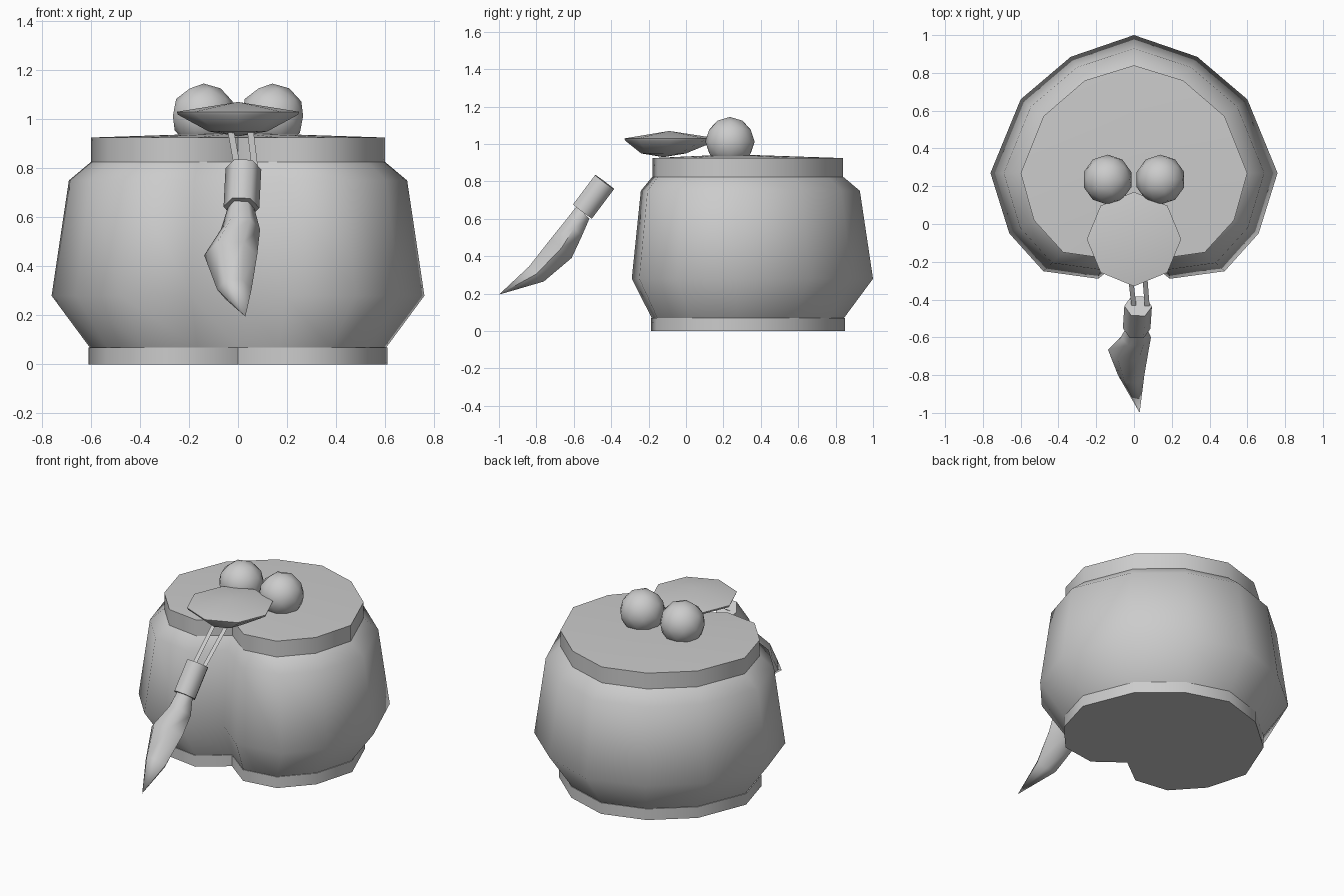
import bpy, bmesh, math
from mathutils import Vector

cube = bpy.data.objects.get("Cube")
if cube:
    bpy.data.objects.remove(cube)

grey = bpy.data.materials.new("plain grey")
grey.use_nodes = True
grey.diffuse_color = (0.6, 0.6, 0.6, 1)
grey.node_tree.nodes["Principled BSDF"].inputs["Base Color"].default_value = (0.6, 0.6, 0.6, 1)


def finish(name, bm, angle):
    bmesh.ops.recalc_face_normals(bm, faces=bm.faces)
    mesh = bpy.data.meshes.new(name)
    bm.to_mesh(mesh)
    bm.free()
    mesh.materials.append(grey)
    obj = bpy.data.objects.new(name, mesh)
    bpy.context.collection.objects.link(obj)
    bpy.ops.object.select_all(action='DESELECT')
    obj.select_set(True)
    bpy.context.view_layer.objects.active = obj
    bpy.ops.object.shade_smooth_by_angle(angle=math.radians(angle))
    return obj


def loft(name, rings, start=None, end=None, caps=(True, True), angle=65):
    """Skin a stack of rings; each end closes to a point, a cap or stays open."""
    bm = bmesh.new()
    loops = [[bm.verts.new(p) for p in ring] for ring in rings]
    n = len(loops[0])
    for a, b in zip(loops, loops[1:]):
        for i in range(n):
            j = (i + 1) % n
            bm.faces.new((a[i], a[j], b[j], b[i]))
    for loop, point, cap in ((loops[0], start, caps[0]), (loops[-1], end, caps[1])):
        if point:
            apex = bm.verts.new(point)
            for i in range(n):
                bm.faces.new((loop[i], loop[(i + 1) % n], apex))
        elif cap:
            bm.faces.new(loop)
    return finish(name, bm, angle)


def ring_across(centre, rx, ry, axis, sides=6, turn=0.0):
    """Ellipse ring square to an axis, rx mostly along x."""
    axis = Vector(axis).normalized()
    v = axis.cross(Vector((1, 0, 0))).normalized()
    u = v.cross(axis)
    steps = [turn + math.tau * i / sides for i in range(sides)]
    return [Vector(centre) + u * rx * math.cos(t) + v * ry * math.sin(t) for t in steps]


# Half outlines of the pot, from the back to the notch in the front
inner = [(0, .84), (.26, .76), (.48, .57), (.6, .27), (.53, .02), (.375, -.15), (.165, -.18), (0, -.055)]
wide = [(0, 1), (.335, .885), (.6, .66), (.76, .27), (.66, -.05), (.48, -.25), (.19, -.29), (0, -.14)]


def pot_ring(bulge, z):
    half = [Vector((*a, z)).lerp(Vector((*b, z)), bulge) for a, b in zip(inner, wide)]
    return half + [Vector((-p.x, p.y, z)) for p in reversed(half[1:-1])]


# Pot: foot, bulging body and lid
loft("pot_foot", [pot_ring(.06, 0), pot_ring(.06, .07)], angle=50)
loft("pot_body", [pot_ring(b, z) for b, z in ((.03, .07), (1, .28), (.56, .75), (0, .825))],
     caps=(False, False), angle=85)
loft("pot_lid", [pot_ring(0, .825), pot_ring(0, .925)], end=(0, .25, .945), angle=50)

# Eyes
for side, x in (("left", .14), ("right", -.14)):
    bm = bmesh.new()
    bmesh.ops.create_icosphere(bm, subdivisions=2, radius=.132)
    bmesh.ops.translate(bm, verts=bm.verts, vec=(x, .235, 1.013))
    finish(side + "_eye", bm, 60)

# Flat saucer-shaped beak
up = (0, 0, 1)
loft("beak", [ring_across((0, -.12, .95), .12, .12, up, 8),
              ring_across((0, -.08, 1.018), .245, .245, up, 8),
              ring_across((0, -.08, 1.03), .25, .25, up, 8)],
     start=(0, -.12, .93), end=(0, -.09, 1.07), angle=50)

# Two flat cords, leading to the ferrule
for side, x_top, x_end in (("left", .05, .07), ("right", -.03, .0)):
    bm = bmesh.new()
    edge = [(x_top, -.18, .955), (x_end, -.44, .79)]
    low = [bm.verts.new((x - .013, y, z)) for x, y, z in edge]
    high = [bm.verts.new((x + .013, y, z)) for x, y, z in edge]
    bm.faces.new((low[0], low[1], high[1], high[0]))
    finish(side + "_cord", bm, 30)

# Ferrule and brush tip hanging in front
top, bottom = Vector((.022, -.435, .797)), Vector((.014, -.553, .64))
axis = bottom - top
loft("ferrule", [ring_across(p, .073, .073, axis) for p in (top, bottom)])
tuft = [((.012, -.55, .635), .055, .055), ((.01, -.6, .55), .08, .07),
        ((-.03, -.665, .445), .108, .088), ((-.015, -.8, .305), .07, .065)]
loft("brush_tip", [ring_across(c, rx, ry, (0, -.7, -.7)) for c, rx, ry in tuft], end=(.03, -1, .195))
